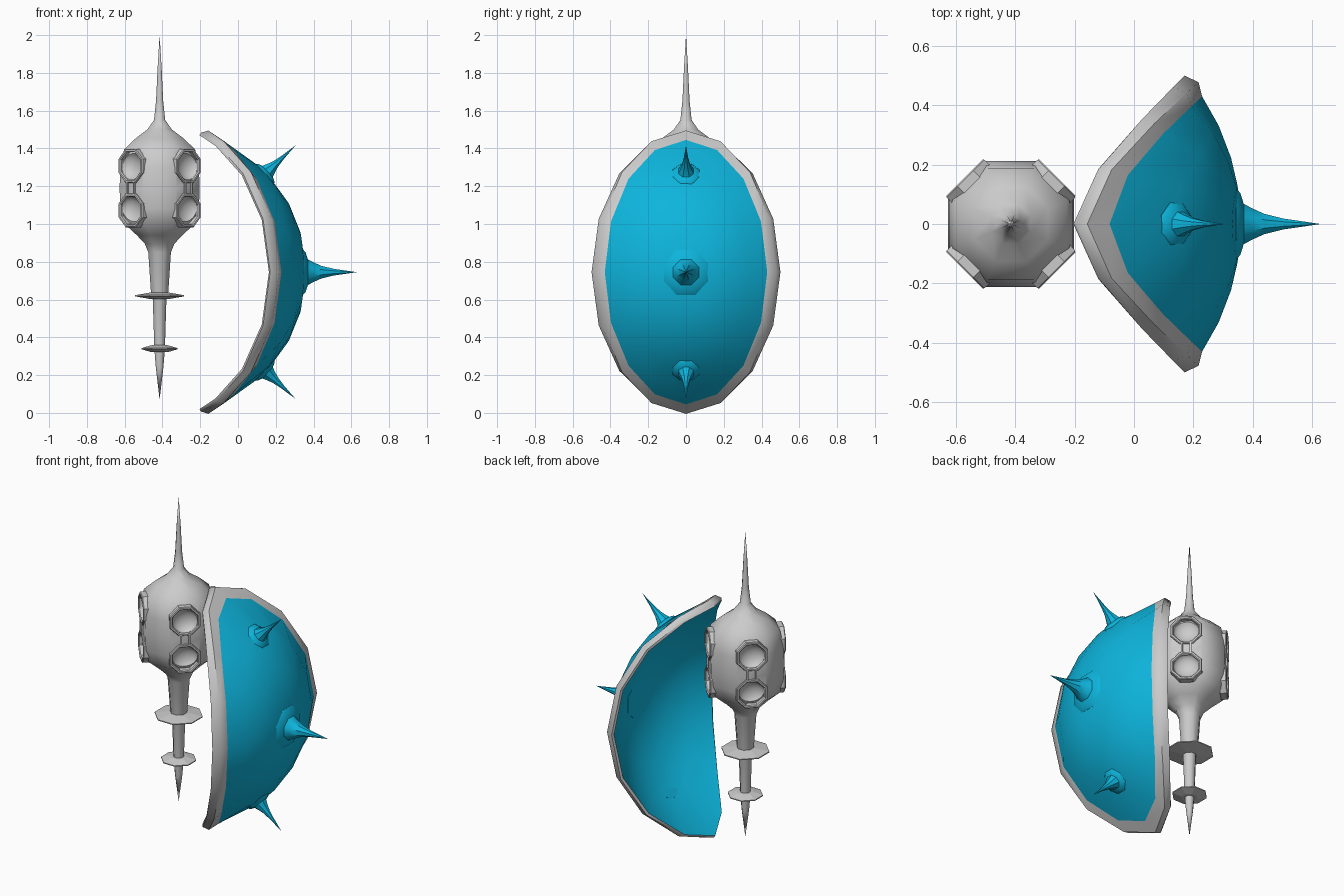
import bpy, bmesh, math
from mathutils import Vector, Matrix

if "Cube" in bpy.data.objects:
    bpy.data.objects.remove(bpy.data.objects["Cube"], do_unlink=True)


def make_material(name, color):
    m = bpy.data.materials.new(name)
    m.use_nodes = True
    m.diffuse_color = color
    m.node_tree.nodes["Principled BSDF"].inputs["Base Color"].default_value = color
    return m


GREY = make_material("light grey", (0.6, 0.6, 0.6, 1))
BLUE = make_material("bright blue", (0.004, 0.46, 0.72, 1))
AXIS = -0.415                       # x of the core
HUB = Vector((AXIS, 0, 0.745))      # centre of the shield sphere


def loft(name, rings, mat, closed=False, smooth=35):
    """Skin a list of equal-length rings; coincident points collapse."""
    bm = bmesh.new()
    loops = [[bm.verts.new(p) for p in ring] for ring in rings]
    pairs = list(zip(loops, loops[1:]))
    if closed:
        pairs.append((loops[-1], loops[0]))
    for a, b in pairs:
        n = len(a)
        for i in range(n):
            j = (i + 1) % n
            bm.faces.new((a[i], a[j], b[j], b[i]))
    bmesh.ops.remove_doubles(bm, verts=bm.verts[:], dist=1e-5)
    bmesh.ops.recalc_face_normals(bm, faces=bm.faces[:])
    mesh = bpy.data.meshes.new(name)
    bm.to_mesh(mesh)
    bm.free()
    mesh.materials.append(mat)
    obj = bpy.data.objects.new(name, mesh)
    bpy.context.collection.objects.link(obj)
    bpy.ops.object.select_all(action='DESELECT')
    obj.select_set(True)
    bpy.context.view_layer.objects.active = obj
    if smooth:
        bpy.ops.object.shade_smooth_by_angle(angle=math.radians(smooth))
    return obj


def lathe(name, profile, mat, place, sides=8, closed=False, smooth=35):
    """Revolve (flat-side radius, height) pairs about local z."""
    k = 1 / math.cos(math.pi / sides)
    turns = [(i + 0.5) * math.tau / sides for i in range(sides)]
    rings = [[place @ Vector((r * k * math.cos(a), r * k * math.sin(a), h))
              for a in turns] for r, h in profile]
    return loft(name, rings, mat, closed, smooth)


def dome_ring(half_y, half_z, radius):
    """Ellipse in y/z projected onto a sphere about the hub."""
    ring = []
    for i in range(16):
        a = i * math.tau / 16
        y, z = half_y * math.cos(a), half_z * math.sin(a)
        x = math.sqrt(max(radius ** 2 - y * y - z * z, 0))
        ring.append(HUB + Vector((x, y, z)))
    return ring


# Shield: blue outer and inner skins joined by a raised grey rim
OUT, INNER = 0.775, 0.755
fractions = (0, 0.3, 0.52, 0.77, 1)
loft("shield_outer", [dome_ring(0.43 * f, 0.70 * f, OUT) for f in fractions], BLUE, smooth=60)
loft("shield_inner", [dome_ring(0.485 * f, 0.725 * f, INNER) for f in fractions], BLUE, smooth=60)
loft("shield_rim", [dome_ring(0.43, 0.70, OUT), dome_ring(0.478, 0.75, 0.793),
                    dome_ring(0.5, 0.738, 0.77), dome_ring(0.485, 0.725, INNER)], GREY, smooth=50)

# Shield spikes: flared collar and thin point, aimed away from the hub
spike = [(0, -0.03), (0.115, -0.03), (0.12, -0.01), (0.105, 0.003), (0.068, 0.015),
         (0.052, 0.045), (0.034, 0.085), (0.018, 0.15), (0, 0.275)]
for name, tilt, size in (("middle_spike", 0, 1), ("upper_spike", 43, 0.78), ("lower_spike", -43, 0.78)):
    a = math.radians(tilt)
    aim = Vector((math.cos(a), 0, math.sin(a)))
    place = Matrix.Translation(HUB + aim * 0.77) @ aim.to_track_quat('Z', 'Y').to_matrix().to_4x4()
    profile = [(r * (1 if size == 1 else 0.6), h * size) for r, h in spike]
    lathe(name, profile, BLUE, place, smooth=40)

# Core: pointed octagonal body
core_place = Matrix.Translation((AXIS, 0, 0))
body = lathe("core_body", [
    (0, 2.0), (0.011, 1.82), (0.019, 1.65), (0.03, 1.55), (0.065, 1.50), (0.125, 1.455),
    (0.188, 1.395), (0.208, 1.30), (0.212, 1.19), (0.208, 1.08), (0.185, 1.0), (0.12, 0.94),
    (0.078, 0.895), (0.06, 0.85), (0.046, 0.64), (0.036, 0.6), (0.028, 0.34), (0.02, 0.24),
    (0, 0.07)], GREY, core_place, smooth=0)

# Thin discs on the lower shaft
for name, z, r in (("upper_disc", 0.62, 0.13), ("lower_disc", 0.34, 0.095)):
    lathe(name, [(0, z + 0.02), (0.045, z + 0.018), (r, z + 0.003), (r, z - 0.003),
                 (0.045, z - 0.018), (0, z - 0.02)], GREY, core_place, smooth=0)

# Paired round sockets on the four diagonal sides
bowl = [(0.076 * math.cos(a), 0.05 * math.sin(a))
        for a in (math.radians(d) for d in range(-90, 91, 15))]
for k in range(4):
    a = math.radians(45 + 90 * k)
    out = Vector((math.cos(a), math.sin(a), 0))
    turn = out.to_track_quat('Z', 'Y').to_matrix().to_4x4()
    for label, z in (("upper", 1.308), ("lower", 1.072)):
        place = Matrix.Translation(Vector((AXIS, 0, z)) + out * 0.219) @ turn
        cutter = lathe("socket_cutter", bowl, GREY, place, 16, smooth=60)
        cutter.hide_render = True
        mod = body.modifiers.new("socket", 'BOOLEAN')
        mod.operation = 'DIFFERENCE'
        mod.solver = 'EXACT'
        mod.object = cutter
        bpy.context.view_layer.objects.active = body
        bpy.ops.object.modifier_apply(modifier=mod.name)
        bpy.data.objects.remove(cutter, do_unlink=True)
        lathe(f"{label}_socket_frame_{k + 1}",
              [(0.09, -0.04), (0.09, -0.003), (0.086, 0.002), (0.077, 0.002),
               (0.072, -0.004), (0.072, -0.04)], GREY, place, closed=True, smooth=0)
    # Two slim bars link each pair
    for side in (-1, 1):
        across = Vector((-out.y, out.x, 0))
        base = Vector((AXIS, 0, 1.19)) + out * 0.208 + across * side * 0.025
        bpy.ops.mesh.primitive_cube_add(size=1, location=base, rotation=(0, 0, a))
        bar = bpy.context.object
        bar.name = f"socket_link_{k + 1}_{'a' if side < 0 else 'b'}"
        bar.scale = (0.026, 0.01, 0.08)
        bar.data.materials.append(GREY)

bpy.ops.object.select_all(action='DESELECT')
body.select_set(True)
bpy.context.view_layer.objects.active = body
bpy.ops.object.shade_smooth_by_angle(angle=math.radians(50))
